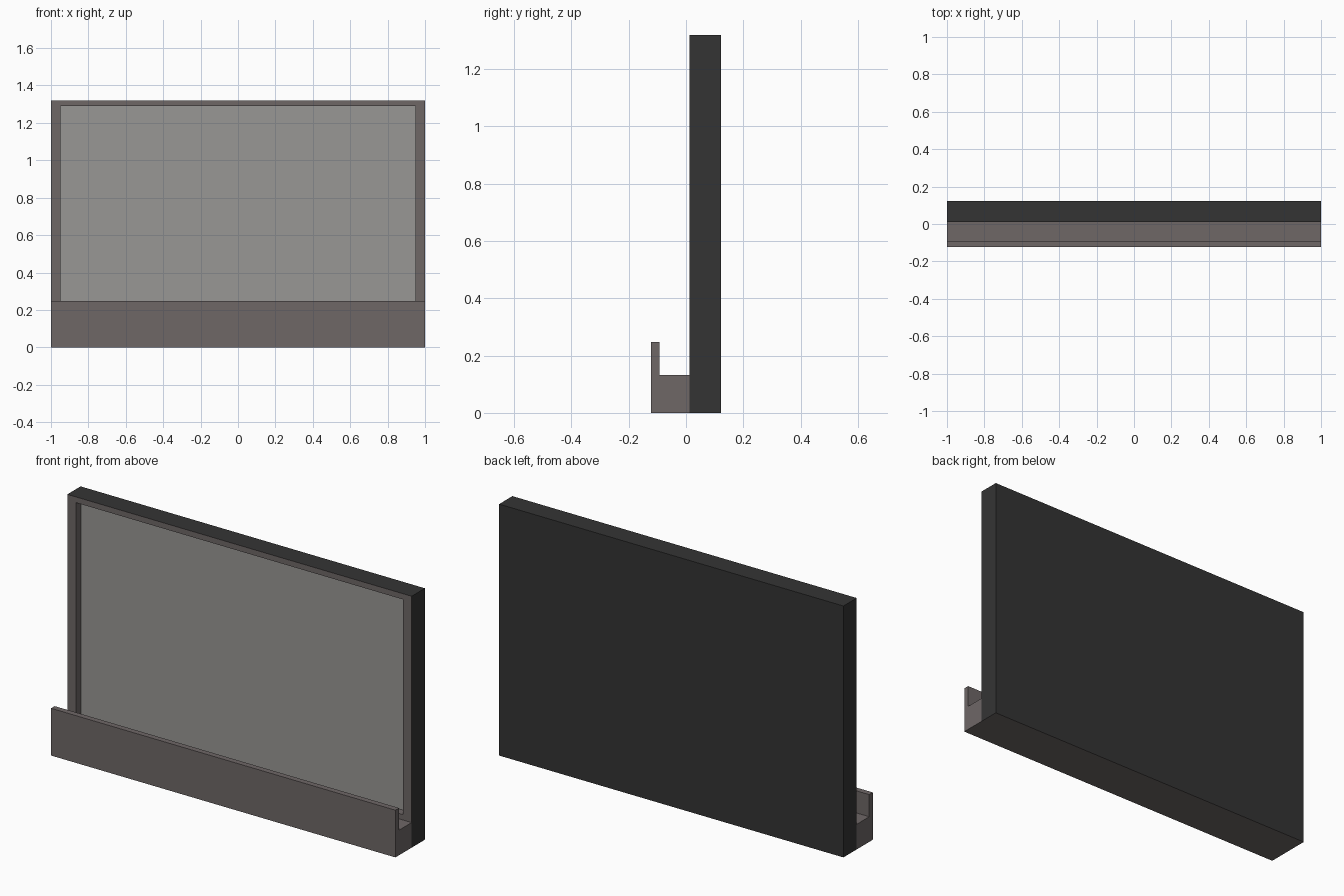
import bpy, bmesh

if "Cube" in bpy.data.objects:
    bpy.data.objects.remove(bpy.data.objects["Cube"])


def material(name, rgb):
    m = bpy.data.materials.new(name)
    m.diffuse_color = (*rgb, 1)
    m.use_nodes = True
    m.node_tree.nodes["Principled BSDF"].inputs["Base Color"].default_value = m.diffuse_color
    return m


BROWN = material("warm grey frame", (0.156, 0.136, 0.134))
DARK = material("charcoal casing", (0.034, 0.034, 0.034))
GREY = material("pale grey panel", (0.314, 0.309, 0.297))


def finish(bm, name, mats):
    mesh = bpy.data.meshes.new(name)
    bm.to_mesh(mesh)
    bm.free()
    for m in mats:
        mesh.materials.append(m)
    obj = bpy.data.objects.new(name, mesh)
    bpy.context.collection.objects.link(obj)
    return obj


# Casing board: rectangular rings lofted from the back, round the front rim, into the recess
bm = bmesh.new()
rings = []
for half, z0, z1, y in [(1, 0, 1.32, 0.122), (1, 0, 1.32, 0.012),
                        (0.95, 0.16, 1.29, 0.012), (0.95, 0.16, 1.29, 0.054)]:
    rings.append([bm.verts.new((x, y, z)) for x, z in
                  ((-half, z0), (half, z0), (half, z1), (-half, z1))])

bm.faces.new(rings[0][::-1]).material_index = 1      # dark back
bm.faces.new(rings[-1]).material_index = 2           # recessed panel
for s, (a, b) in enumerate(zip(rings, rings[1:])):
    for i in range(4):
        j = (i + 1) % 4
        f = bm.faces.new((a[i], a[j], b[j], b[i]))
        # outer sides and top are dark; underside, rim and recess walls are brown
        f.material_index = 1 if s == 0 and i != 0 else 0
bmesh.ops.recalc_face_normals(bm, faces=bm.faces)
# the recess panel must face forward
panel = next(f for f in bm.faces if f.material_index == 2)
panel.normal_update()
if panel.normal.y > 0:
    bmesh.ops.reverse_faces(bm, faces=bm.faces[:])
finish(bm, "board", [BROWN, DARK, GREY])

# Front ledge with raised lip: L profile extruded across the width
bm = bmesh.new()
profile = [(-0.122, 0), (0.012, 0), (0.012, 0.132), (-0.092, 0.132),
           (-0.092, 0.248), (-0.122, 0.248)]
face = bm.faces.new([bm.verts.new((-1, y, z)) for y, z in profile])
ext = bmesh.ops.extrude_face_region(bm, geom=[face])
bmesh.ops.translate(bm, vec=(2, 0, 0),
                    verts=[g for g in ext["geom"] if isinstance(g, bmesh.types.BMVert)])
bmesh.ops.recalc_face_normals(bm, faces=bm.faces)
finish(bm, "front_ledge", [BROWN])
